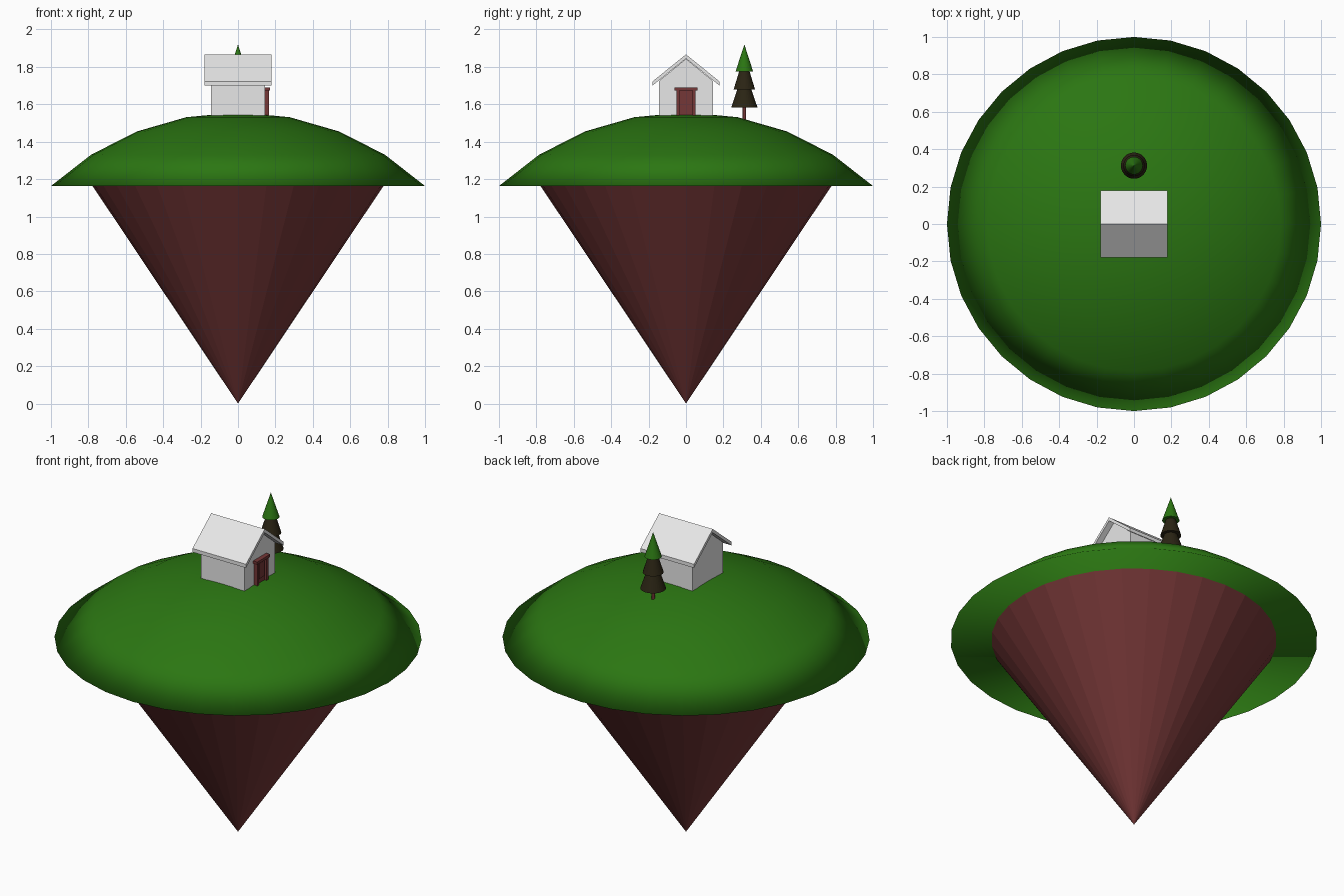
import bpy, bmesh, math

if "Cube" in bpy.data.objects:
    bpy.data.objects.remove(bpy.data.objects["Cube"])


def material(name, rgb):
    m = bpy.data.materials.new(name)
    m.diffuse_color = (*rgb, 1)
    m.use_nodes = True
    m.node_tree.nodes["Principled BSDF"].inputs["Base Color"].default_value = m.diffuse_color
    return m


GRASS = material("grass green", (0.024, 0.181, 0.006))
EARTH = material("earth red brown", (0.178, 0.038, 0.038))
WHITE = material("plain white", (0.8, 0.8, 0.8))
DARK = material("dark foliage", (0.024, 0.018, 0.007))


def finish(name, bm, mat, smooth=False):
    bmesh.ops.recalc_face_normals(bm, faces=bm.faces)
    me = bpy.data.meshes.new(name)
    bm.to_mesh(me)
    bm.free()
    me.materials.append(mat)
    for p in me.polygons:
        p.use_smooth = smooth
    ob = bpy.data.objects.new(name, me)
    bpy.context.collection.objects.link(ob)
    return ob


def lathe(name, profile, mat, center=(0, 0), sides=32, smooth=False):
    """Closed solid turned about z from (radius, height) points, bottom to top."""
    bm = bmesh.new()
    rings = []
    for r, z in profile:
        n = sides if r > 0 else 1
        rings.append([bm.verts.new((center[0] + r * math.cos(2 * math.pi * i / sides),
                                    center[1] + r * math.sin(2 * math.pi * i / sides), z))
                      for i in range(n)])
    for a, b in zip(rings, rings[1:]):
        for i in range(sides):
            j = (i + 1) % sides
            quad = [a[i % len(a)], a[j % len(a)], b[j % len(b)], b[i % len(b)]]
            bm.faces.new(list(dict.fromkeys(quad)))
    for ring in (rings[0], rings[-1]):
        if len(ring) > 1:
            bm.faces.new(ring)
    return finish(name, bm, mat, smooth)


def extrude_x(name, outline, x0, x1, mat):
    """Prism along x from a (y, z) outline."""
    bm = bmesh.new()
    a = [bm.verts.new((x0, y, z)) for y, z in outline]
    b = [bm.verts.new((x1, y, z)) for y, z in outline]
    bm.faces.new(a)
    bm.faces.new(b)
    for i in range(len(a)):
        j = (i + 1) % len(a)
        bm.faces.new((a[i], a[j], b[j], b[i]))
    return finish(name, bm, mat)


def box(name, x, y, z, mat):
    return extrude_x(name, [(y[0], z[0]), (y[1], z[0]), (y[1], z[1]), (y[0], z[1])],
                     x[0], x[1], mat)


# Grass cap: a 45 degree slice of a stretched sphere, soft over the rim
cap = []
for k in range(4, -1, -1):
    t = math.radians(11.25 * k)
    cap.append((math.sin(t) / math.sin(math.pi / 4) if k else 0,
                1.557 - (1 - math.cos(t)) * 0.394 / (1 - math.cos(math.pi / 4))))
lathe("grass_hill", cap, GRASS, smooth=True)

# Floating earth below
lathe("earth_cone", [(0, 0), (0.781, 1.168)], EARTH)

# House
W = 0.144
extrude_x("house_walls", [(-W, 1.54), (W, 1.54), (W, 1.725), (0, 1.843), (-W, 1.725)],
          -W, W, WHITE)
extrude_x("house_roof", [(-0.178, 1.723), (-0.178, 1.701), (0, 1.845),
                         (0.178, 1.701), (0.178, 1.723), (0, 1.867)],
          -0.178, 0.178, WHITE)

# Door with frame on the +x gable
for side, s in (("left", -1), ("right", 1)):
    y = sorted((s * 0.034, s * 0.052))
    box("door_post_" + side, (0.14, 0.165), y, (1.54, 1.676), EARTH)
box("door_lintel", (0.14, 0.171), (-0.062, 0.062), (1.674, 1.69), EARTH)
box("door_leaf", (0.14, 0.153), (-0.036, 0.036), (1.54, 1.676), EARTH)
box("door_panel", (0.15, 0.159), (-0.024, 0.024), (1.572, 1.664), EARTH)

# Tree
C = (0, 0.312)
lathe("tree_trunk", [(0.009, 1.515), (0.009, 1.60)], EARTH, C, 16)
lathe("tree_lower_tier", [(0.07, 1.584), (0.034, 1.69)], DARK, C)
lathe("tree_middle_tier", [(0.057, 1.68), (0.025, 1.785)], DARK, C)
lathe("tree_top", [(0.047, 1.775), (0, 1.92)], GRASS, C)
